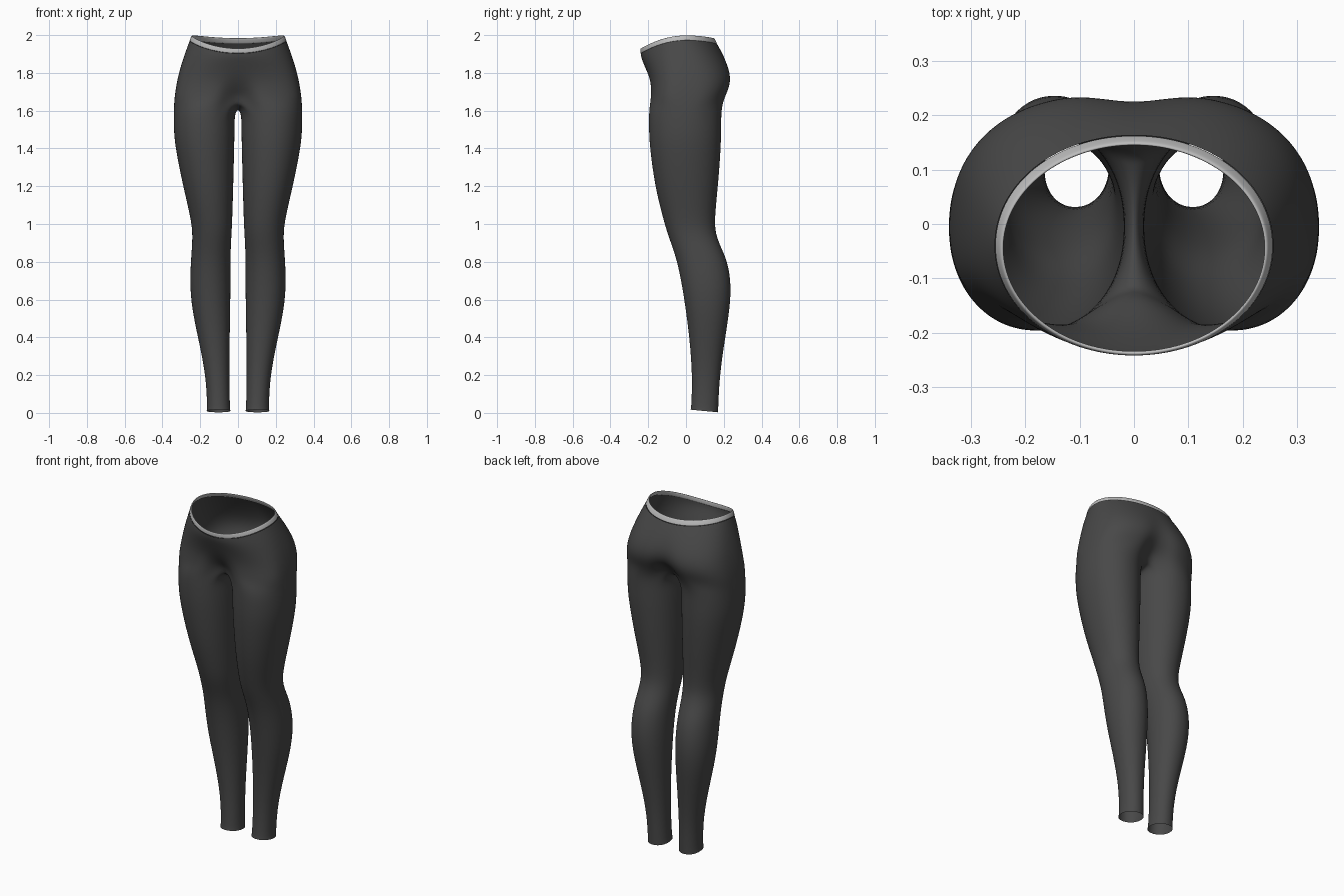
import bpy, bmesh
from math import sin, cos, pi, exp, radians

if "Cube" in bpy.data.objects:
    bpy.data.objects.remove(bpy.data.objects["Cube"])

OUT, INN = 24, 11           # outer steps per half ring, inner-thigh points
SPREAD = radians(130)

# leg rings: z, inner x, outer x, front y, back y
LEG = [(0.003, .040, .166, .024, .170), (0.03, .043, .163, .028, .171),
       (0.2, .047, .170, .034, .178), (0.4, .044, .212, .018, .208),
       (0.55, .041, .244, -.002, .232), (0.68, .040, .255, -.022, .240),
       (0.8, .040, .250, -.047, .221), (0.88, .038, .244, -.073, .184),
       (0.95, .034, .241, -.098, .156), (1.03, .030, .250, -.122, .152),
       (1.2, .025, .291, -.165, .170), (1.4, .020, .332, -.192, .185),
       (1.5, .018, .341, -.197, .187), (1.6, .018, .341, -.197, .187)]

# hip rings: z, half width, mid y, front y, back y, front dent, back dent, squareness, tilt
HIP = [(1.66, .338, -.01, -.195, .210, .085, .090, .70, 0),
       (1.71, .332, -.01, -.192, .233, .042, .045, .72, 0),
       (1.76, .323, -.01, -.194, .244, .012, .022, .75, .08),
       (1.82, .309, -.01, -.207, .237, 0, .010, .80, .25),
       (1.89, .287, -.02, -.226, .210, 0, .003, .87, .6),
       (1.94, .269, -.03, -.237, .183, 0, 0, .93, .85),
       (1.973, .257, -.04, -.240, .163, 0, 0, .98, 1)]
WAIST = (2.0, .245, -.045, -.240, .148, 0, 0, 1, 1)


def spow(v, e):
    return (abs(v) ** e) * (1 if v >= 0 else -1)


def leg_ring(z, xi, xo, yf, yb):
    angles = [-SPREAD + 2 * SPREAD * j / OUT for j in range(OUT + 1)]
    gap = 2 * pi - 2 * SPREAD
    angles += [SPREAD + gap * (k + 1) / (INN + 1) for k in range(INN)]
    pts = []
    for a in angles:
        x = (xi + xo) / 2 + (xo - xi) / 2 * spow(cos(a), .95)
        y = (yf + yb) / 2 + (yb - yf) / 2 * spow(sin(a), .95)
        dz = .007 * (1 - sin(a)) if z < .02 else 0            # tilted hem
        if z > 1.55:
            dz = -.02 * max(0, -cos(a))
        pts.append((x, y, z + dz))
    return pts


def hip_ring(z, w, ym, yf, yb, df, db, e, tilt):
    pts = []
    for j in range(OUT + 1):
        u = j / OUT
        t = pi * u - .25 * sin(2 * pi * u)
        x = 0 if j in (0, OUT) else w * spow(sin(t), e)
        c = spow(cos(t), e)
        y = ym - c * ((ym - yf) if c > 0 else (yb - ym))
        drop = .07 * (y / .24) ** 2 if y < 0 else .015 * (y / .15) ** 2
        y += (df if c > 0 else -db) * exp(-(x / .075) ** 2)
        pts.append((x, y, z - tilt * drop))
    return pts


def build(name, rings, colour, thickness=0):
    bm = bmesh.new()
    rows = [[bm.verts.new(p) for p in r] for r in rings]
    for a, b in zip(rows, rows[1:]):
        n = min(len(a), len(b))
        closed = n > OUT + 1
        for j in range(n if closed else n - 1):
            k = (j + 1) % n
            bm.faces.new((a[j], a[k], b[k], b[j]))
    for f in bm.faces:
        f.smooth = True
    me = bpy.data.meshes.new(name)
    bm.to_mesh(me)
    bm.free()
    ob = bpy.data.objects.new(name, me)
    bpy.context.collection.objects.link(ob)
    m = ob.modifiers.new("mirror", 'MIRROR')
    m.use_clip = True
    if thickness:
        s = ob.modifiers.new("thickness", 'SOLIDIFY')
        s.thickness = thickness
        s.offset = -.6
    sub = ob.modifiers.new("smooth", 'SUBSURF')
    sub.levels = sub.render_levels = 2
    mat = bpy.data.materials.new(name + "_colour")
    mat.diffuse_color = (colour, colour, colour, 1)
    mat.use_nodes = True
    mat.node_tree.nodes["Principled BSDF"].inputs["Base Color"].default_value = mat.diffuse_color
    me.materials.append(mat)
    return ob


# crotch ring: the lowest hip ring closed by a saddle seam on the centre plane
crotch = hip_ring(*HIP[0])
front, back = crotch[0], crotch[OUT]
for k in range(INN):
    f = (k + 1) / (INN + 1)
    crotch.append((0, back[1] + (front[1] - back[1]) * f, 1.66 - .048 * sin(pi * f)))

# leggings
build("leggings", [leg_ring(*r) for r in LEG] + [crotch] + [hip_ring(*r) for r in HIP[1:]], .065)

# waistband
low = hip_ring(*HIP[-1])
top = hip_ring(*WAIST)
mid = [tuple((p + q) / 2 for p, q in zip(a, b)) for a, b in zip(low, top)]
build("waistband", [low, mid, top], .5, .008)
